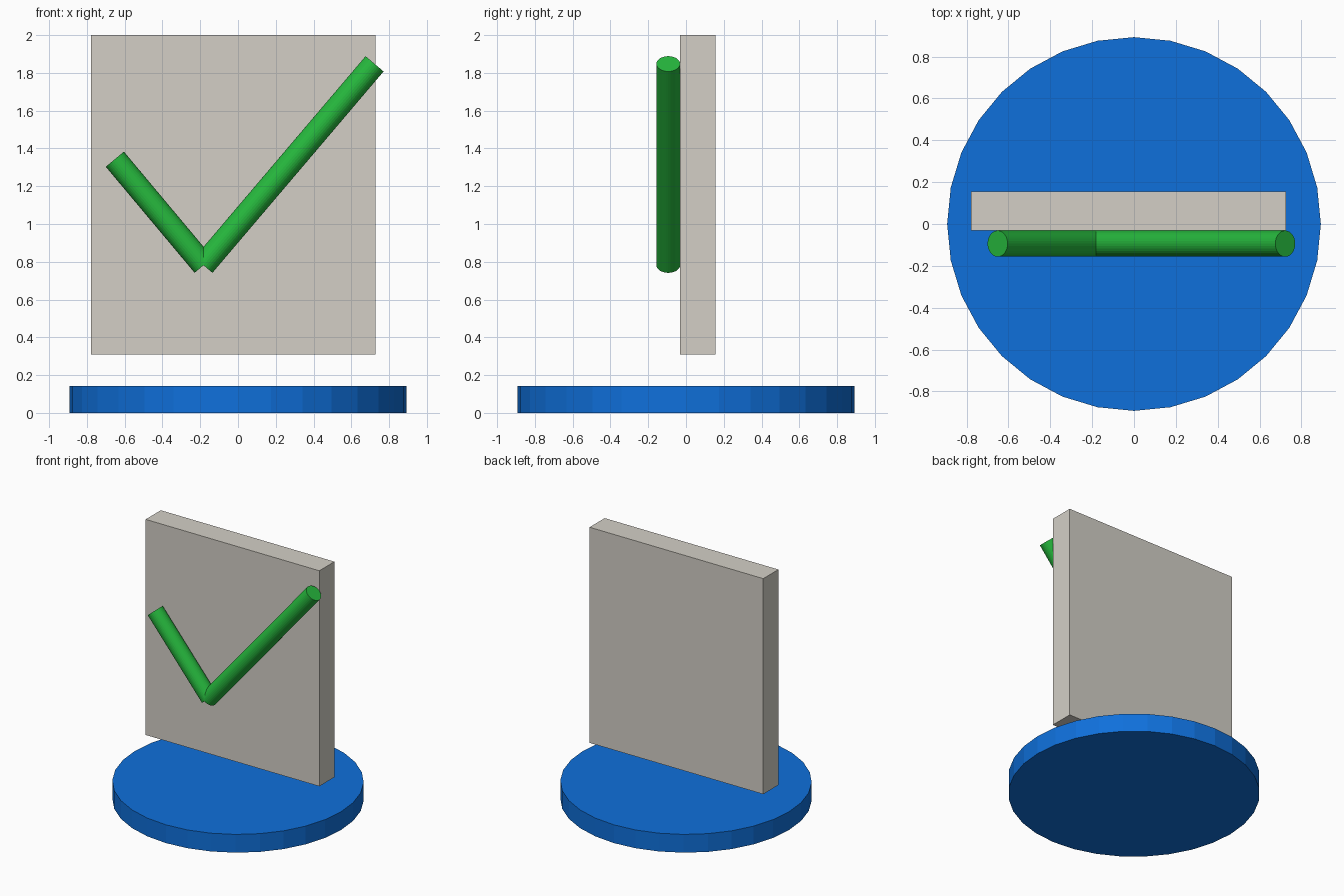
import bpy
from mathutils import Vector

if "Cube" in bpy.data.objects:
    bpy.data.objects.remove(bpy.data.objects["Cube"])


def material(name, rgb):
    """Flat colour from 0-255 display values, stored as linear."""
    mat = bpy.data.materials.new(name)
    lin = [(c / 255 / 12.92) if c < 10 else ((c / 255 + 0.055) / 1.055) ** 2.4 for c in rgb]
    mat.diffuse_color = (*lin, 1.0)
    mat.use_nodes = True
    mat.node_tree.nodes["Principled BSDF"].inputs["Base Color"].default_value = mat.diffuse_color
    return mat


blue = material("blue", (15, 112, 219))
stone = material("warm_grey", (211, 207, 198))
green = material("green", (38, 184, 61))


def rod(name, start, end, radius, mat):
    """Closed 32-sided cylinder between two points."""
    start, end = Vector(start), Vector(end)
    axis = end - start
    bpy.ops.mesh.primitive_cylinder_add(
        vertices=32, radius=radius, depth=axis.length, location=(start + end) / 2,
        rotation=axis.to_track_quat('Z', 'Y').to_euler())
    obj = bpy.context.object
    obj.name = name
    obj.data.materials.append(mat)
    return obj


# Round base
rod("base_disc", (0, 0, 0), (0, 0, 0.143), 0.893, blue)

# Upright panel floating above the base
lo, hi = Vector((-0.779, -0.031, 0.31)), Vector((0.727, 0.156, 2.0))
bpy.ops.mesh.primitive_cube_add(size=1, location=(lo + hi) / 2)
panel = bpy.context.object
panel.name = "panel"
panel.scale = hi - lo
panel.data.materials.append(stone)

# Check mark strokes on the panel's front
ROD_Y, ROD_R = -0.094, 0.0625
rod("check_short_stroke", (-0.182, ROD_Y, 0.782), (-0.652, ROD_Y, 1.343), ROD_R, green)
rod("check_long_stroke", (-0.183, ROD_Y, 0.782), (0.723, ROD_Y, 1.848), ROD_R, green)
